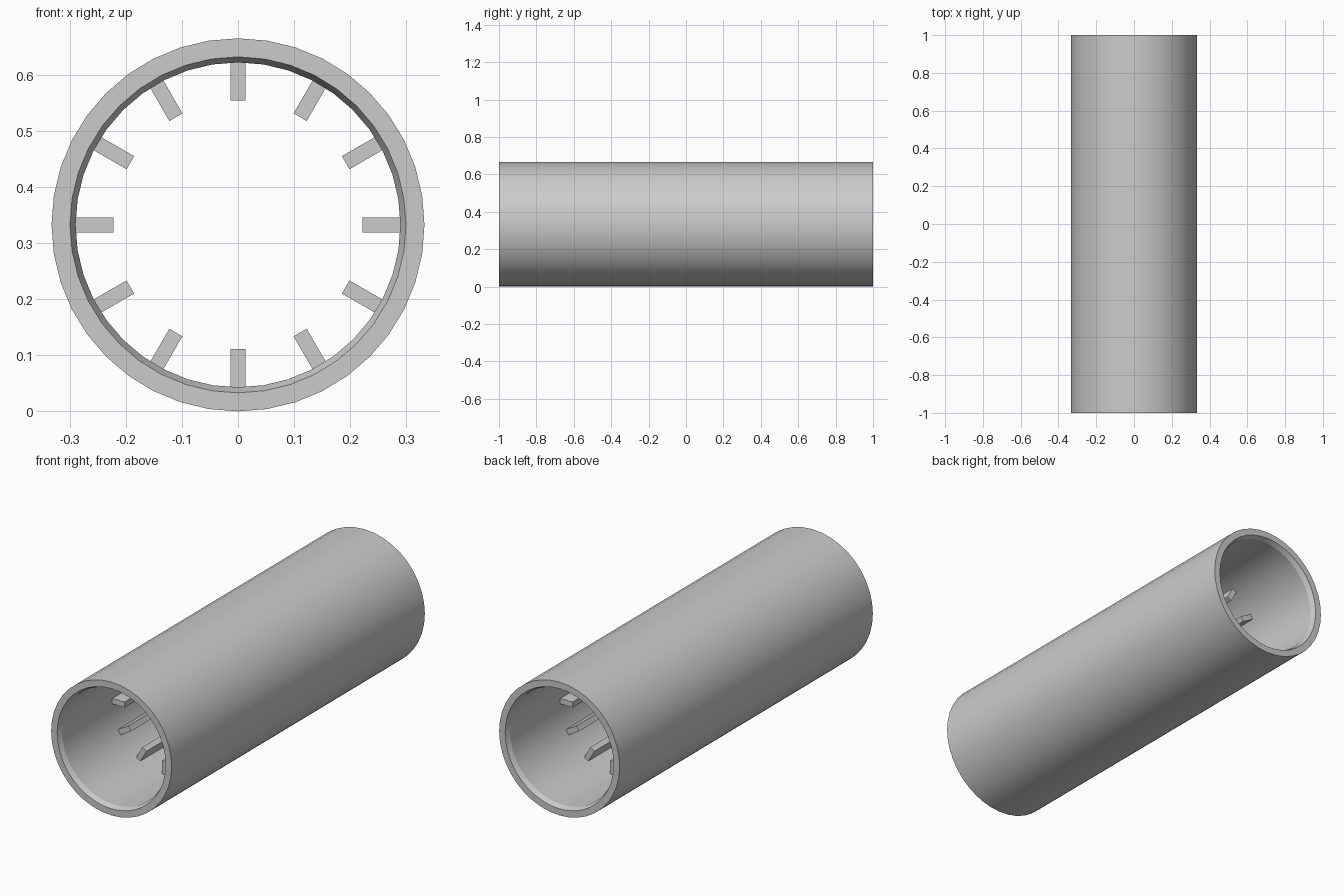
import bpy
import bmesh
from math import cos, sin, pi, radians
from mathutils import Matrix

R_OUT, R_RIM, R_BORE = 0.333, 0.30, 0.29
HALF, BEVEL = 1.0, 0.025
SEGMENTS, FINS = 40, 12

cube = bpy.data.objects.get("Cube")
if cube:
    bpy.data.objects.remove(cube, do_unlink=True)

grey = bpy.data.materials.new("plain grey")
grey.use_nodes = True
colour = (0.6, 0.6, 0.6, 1)
grey.diffuse_color = colour
grey.node_tree.nodes["Principled BSDF"].inputs["Base Color"].default_value = colour


def add_object(name, bm):
    bmesh.ops.recalc_face_normals(bm, faces=bm.faces)
    mesh = bpy.data.meshes.new(name)
    bm.to_mesh(mesh)
    bm.free()
    mesh.materials.append(grey)
    obj = bpy.data.objects.new(name, mesh)
    obj.location.z = R_OUT
    bpy.context.collection.objects.link(obj)
    return obj


# Hollow tube: closed wall profile (radius, y) swept round the y axis
profile = [(R_OUT, -HALF), (R_OUT, HALF), (R_RIM, HALF), (R_BORE, HALF - BEVEL),
           (R_BORE, BEVEL - HALF), (R_RIM, -HALF)]
bm = bmesh.new()
rings = []
for i in range(SEGMENTS):
    a = 2 * pi * i / SEGMENTS
    rings.append([bm.verts.new((r * sin(a), y, r * cos(a))) for r, y in profile])
for i, ring in enumerate(rings):
    following = rings[(i + 1) % SEGMENTS]
    for j in range(len(profile)):
        k = (j + 1) % len(profile)
        bm.faces.new((ring[j], ring[k], following[k], following[j]))
tube = add_object("tube", bm)
bpy.ops.object.select_all(action='DESELECT')
tube.select_set(True)
bpy.context.view_layer.objects.active = tube
bpy.ops.object.shade_smooth_by_angle(angle=radians(15))

# Straight inner fins pointing at the axis
FIN_TIP, FIN_ROOT, FIN_WIDTH, FIN_LENGTH = 0.222, 0.297, 0.027, 1.16
for i in range(FINS):
    bm = bmesh.new()
    place = (Matrix.Rotation(2 * pi * i / FINS, 4, 'Y')
             @ Matrix.Translation((0, 0, (FIN_TIP + FIN_ROOT) / 2))
             @ Matrix.Diagonal((FIN_WIDTH, FIN_LENGTH, FIN_ROOT - FIN_TIP, 1)))
    bmesh.ops.create_cube(bm, size=1, matrix=place)
    add_object(f"inner_fin_{i + 1}", bm)
